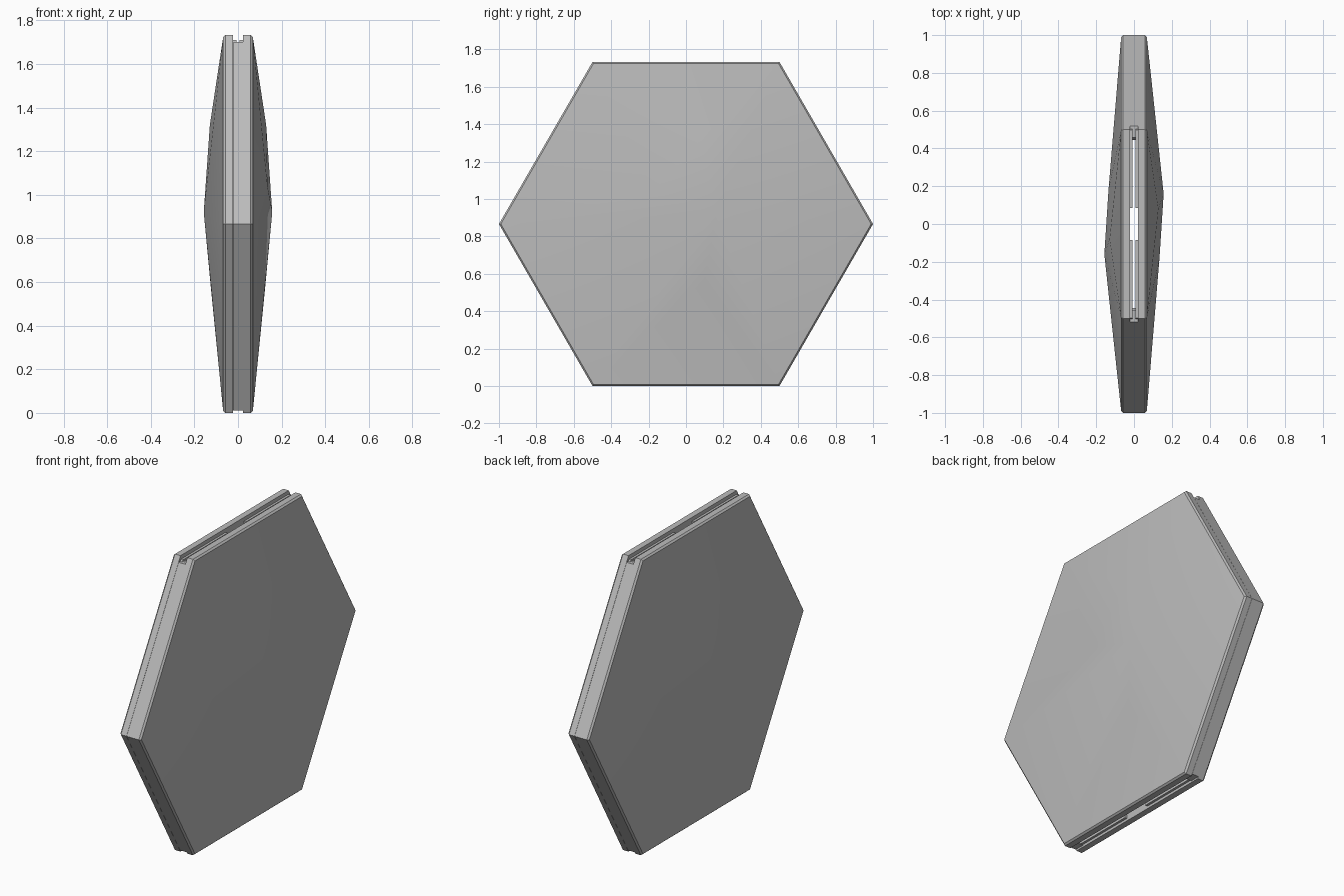
import bpy, bmesh, math

if "Cube" in bpy.data.objects:
    bpy.data.objects.remove(bpy.data.objects["Cube"])

MID = math.sqrt(3) / 2          # height of the hexagon centre
GAP = 0.022                     # half width of the edge groove

grey = bpy.data.materials.new("plain grey")
grey.diffuse_color = (0.5, 0.5, 0.5, 1)
grey.use_nodes = True
grey.node_tree.nodes["Principled BSDF"].inputs["Base Color"].default_value = grey.diffuse_color


def hexagon(r):
    """Hexagon outline in (y, z) with points at the front and back."""
    return [(r * math.cos(i * math.pi / 3), MID + r * math.sin(i * math.pi / 3))
            for i in range(6)]


def edge_y(z, r=1.0):
    """Half width of the hexagon at height z."""
    return r - abs(z - MID) / math.sqrt(3)


def finish(bm, name, turn, angle):
    """Make an object, turned half round z for the second half."""
    if turn:
        for v in bm.verts:
            v.co.x, v.co.y = -v.co.x, -v.co.y
    bmesh.ops.recalc_face_normals(bm, faces=bm.faces)
    me = bpy.data.meshes.new(name)
    bm.to_mesh(me)
    bm.free()
    me.materials.append(grey)
    ob = bpy.data.objects.new(name, me)
    bpy.context.collection.objects.link(ob)
    bpy.ops.object.select_all(action='DESELECT')
    ob.select_set(True)
    bpy.context.view_layer.objects.active = ob
    if angle:
        bpy.ops.object.shade_smooth_by_angle(angle=math.radians(angle))
    return ob


def prism(name, pts, x0, x1, turn):
    """Extrude a (y, z) outline along x."""
    bm = bmesh.new()
    face = bm.faces.new([bm.verts.new((x0, y, z)) for y, z in pts])
    ext = bmesh.ops.extrude_face_region(bm, geom=[face])
    for v in ext["geom"]:
        if isinstance(v, bmesh.types.BMVert):
            v.co.x = x1
    return finish(bm, name, turn, 0)


def shell(name, turn):
    """Hexagonal half with a chamfered rim and a faceted, off-centre dome."""
    bm = bmesh.new()
    for x, r in ((GAP, 1.0), (0.058, 1.0), (0.068, 0.99)):
        for y, z in hexagon(r):
            bm.verts.new((x, y, z))
    # dome peak and the softer points around it
    for p in ((0.157, 0.16, 0.92), (0.129, 0.08, 1.32),
              (0.135, -0.18, 1.04), (0.124, 0.10, 0.57)):
        bm.verts.new(p)
    bmesh.ops.convex_hull(bm, input=bm.verts)
    bmesh.ops.dissolve_limit(bm, angle_limit=0.002, verts=bm.verts, edges=bm.edges)
    return finish(bm, name, turn, 25)


# side wall outline, wrapping one point of the hexagon
LOW, HIGH, WALL = 0.01, 1.70, 0.06
wall = [(-edge_y(z), z) for z in (LOW, MID, HIGH)]
wall += [(WALL - edge_y(z), z) for z in (HIGH, MID, LOW)]

# inner lip outline, leaving a slot open in the middle
LIP_LOW, LIP_HIGH, SLOT = 0.015, 1.71, 0.085
lip = [(SLOT, LIP_LOW)]
lip += [(edge_y(z, 0.985), z) for z in (LIP_LOW, MID, LIP_HIGH)]
lip += [(SLOT, LIP_HIGH)]

for side, turn in (("right", False), ("left", True)):
    shell(side + "_shell", turn)
    prism(side + "_side_wall", wall, -GAP + 0.001, GAP + 0.004, turn)
    for end, s in (("back", 1), ("front", -1)):
        prism(f"{side}_{end}_lip", [(s * y, z) for y, z in lip],
              0.008, GAP + 0.004, turn)
